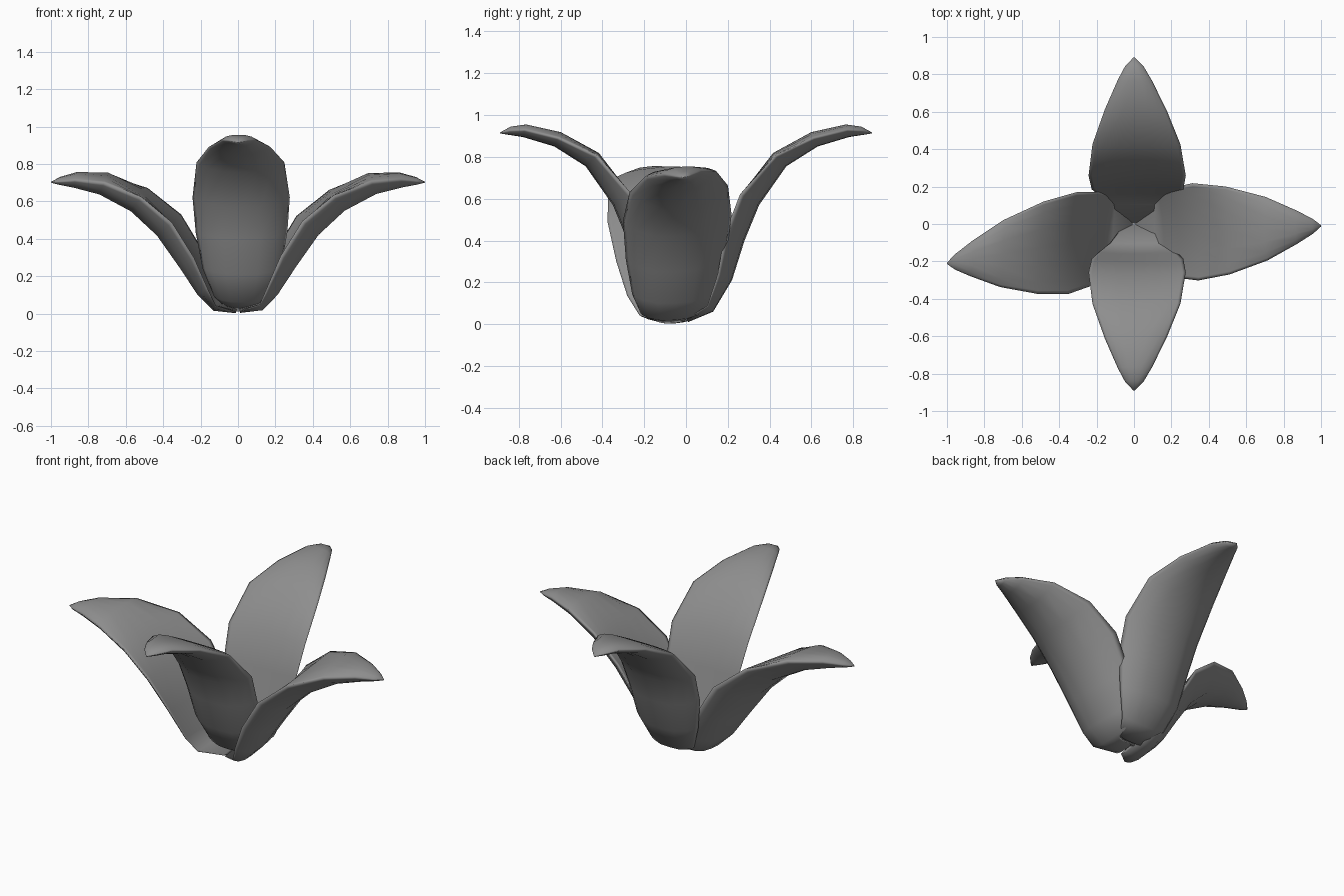
import bpy, bmesh, math
from mathutils import Vector

if "Cube" in bpy.data.objects:
    bpy.data.objects.remove(bpy.data.objects["Cube"])

# Petal stations: (distance out, height, half width, rim height, inner face height)
TALL = [(0.01, 0.01, 0.08, 0.015, 0.02), (0.13, 0.06, 0.15, 0.04, 0.035), (0.22, 0.21, 0.21, 0.075, 0.065),
        (0.28, 0.40, 0.245, 0.10, 0.085), (0.35, 0.57, 0.26, 0.105, 0.095), (0.48, 0.755, 0.235, 0.075, 0.09),
        (0.63, 0.85, 0.165, 0.045, 0.075), (0.78, 0.895, 0.09, 0.035, 0.062), (0.845, 0.905, 0.05, 0.02, 0.04),
        (0.89, 0.912, 0.004, 0.003, 0.005)]
WIDE = [(0.01, 0.005, 0.08, 0.015, 0.02), (0.13, 0.02, 0.16, 0.045, 0.04), (0.21, 0.10, 0.205, 0.085, 0.065),
        (0.31, 0.25, 0.24, 0.12, 0.09), (0.43, 0.42, 0.26, 0.135, 0.11), (0.57, 0.55, 0.235, 0.12, 0.12),
        (0.74, 0.64, 0.17, 0.085, 0.115), (0.88, 0.675, 0.09, 0.05, 0.08), (0.96, 0.69, 0.04, 0.02, 0.04),
        (1.0, 0.70, 0.004, 0.003, 0.005)]
ACROSS = [-1, -0.93, -0.75, -0.4, 0, 0.4, 0.75, 0.93, 1]

grey = bpy.data.materials.new("dark_grey")
grey.diffuse_color = (0.27, 0.27, 0.27, 1)
grey.use_nodes = True
grey.node_tree.nodes["Principled BSDF"].inputs["Base Color"].default_value = grey.diffuse_color


def petal(name, stations, angle, base_shift, tip_shift, roll=0.0, widen=1.0):
    """Thick cupped petal: closed rings swept along the midrib; shifts move it sideways."""
    c, s = math.cos(angle), math.sin(angle)
    out, side = Vector((c, s, 0)), Vector((-s, c, 0))
    reach = stations[-1][0]
    bm = bmesh.new()
    rings = []
    for i, (r, z, w, rim, inner) in enumerate(stations):
        a, b = stations[max(i - 1, 0)], stations[min(i + 1, len(stations) - 1)]
        tan = Vector((b[0] - a[0], b[1] - a[1])).normalized()
        shift = base_shift + (tip_shift - base_shift) * (r / reach) ** 1.2
        w *= widen
        # outer face one way, inner face back: cupped below, flat-topped near the tip
        power = 2 if rim > inner else 4
        section = [(t, rim * abs(t) ** 3) for t in ACROSS]
        section += [(t, inner + (rim - inner) * abs(t) ** power) for t in ACROSS[-2:0:-1]]
        ring = []
        for t, h in section:
            h += roll * t * w / 0.25
            ring.append(bm.verts.new(out * (r - tan.y * h) + side * (shift + w * t)
                                     + Vector((0, 0, max(0, z + tan.x * h)))))
        rings.append(ring)
    for p, q in zip(rings, rings[1:]):
        for j in range(len(p)):
            k = (j + 1) % len(p)
            bm.faces.new((p[j], q[j], q[k], p[k]))
    bm.faces.new(rings[0])
    bm.faces.new(rings[-1][::-1])
    bmesh.ops.recalc_face_normals(bm, faces=bm.faces)
    mesh = bpy.data.meshes.new(name)
    bm.to_mesh(mesh)
    bm.free()
    mesh.shade_smooth()
    mesh.materials.append(grey)
    bpy.context.collection.objects.link(bpy.data.objects.new(name, mesh))


# Four petals around the centre
petal("back_petal", TALL, math.pi / 2, -0.025, 0.0)
petal("front_petal", TALL, -math.pi / 2, 0.025, 0.0)
petal("right_petal", WIDE, 0, -0.06, -0.01, roll=0.02)
petal("left_petal", WIDE, math.pi, 0.04, 0.21, roll=-0.03, widen=1.05)
